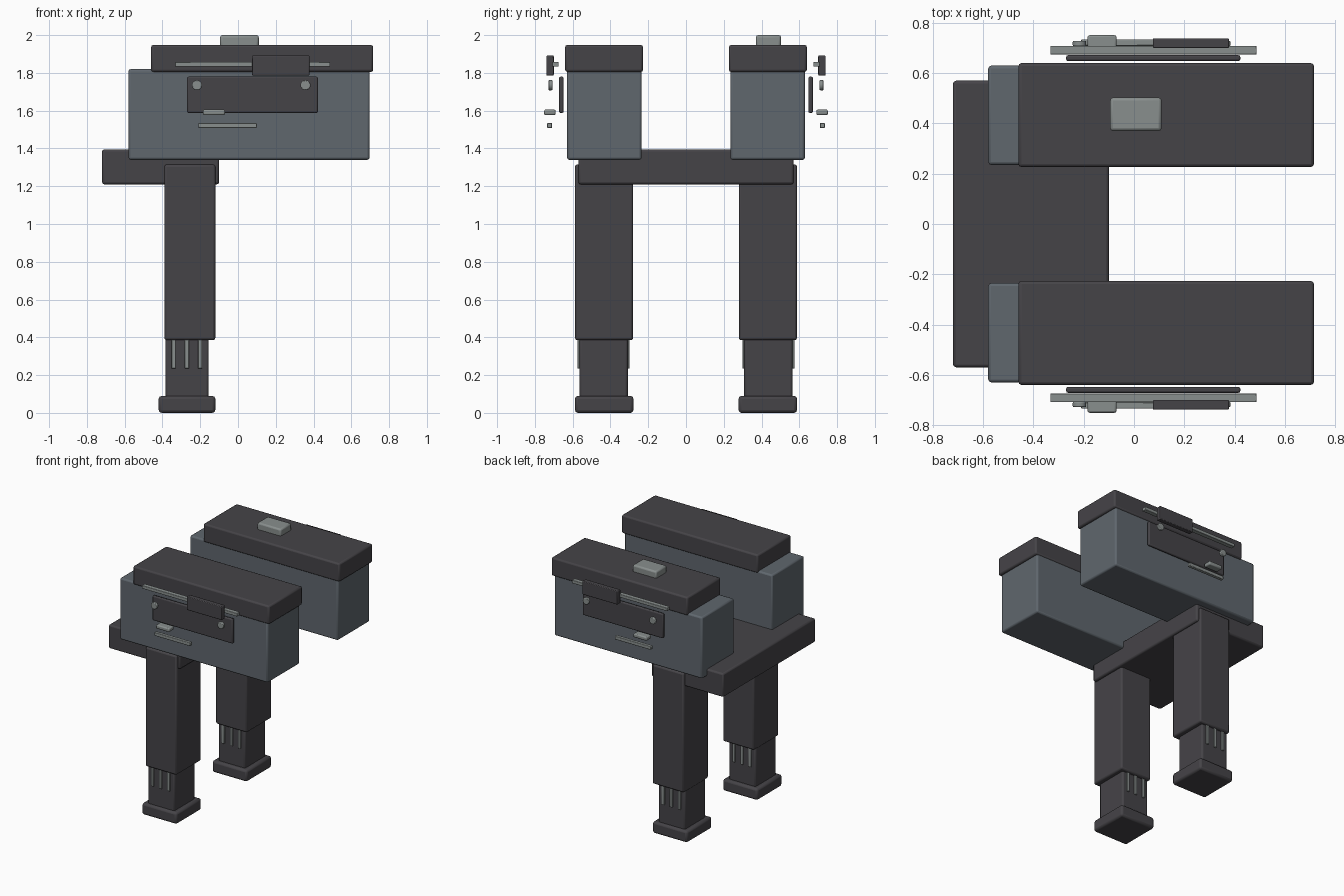
import bpy
import bmesh
from math import radians
from mathutils import Matrix, Vector

if "Cube" in bpy.data.objects:
    bpy.data.objects.remove(bpy.data.objects["Cube"], do_unlink=True)


def material(name, rgb):
    m = bpy.data.materials.new(name)
    m.use_nodes = True
    m.diffuse_color = (*rgb, 1)
    m.node_tree.nodes["Principled BSDF"].inputs["Base Color"].default_value = (*rgb, 1)
    return m


CHARCOAL = material("charcoal", (0.060, 0.057, 0.064))
SLATE = material("slate", (0.115, 0.135, 0.155))
STEEL = material("steel grey", (0.25, 0.275, 0.27))


def finish(name, bm, mat, bevel):
    mesh = bpy.data.meshes.new(name)
    bm.to_mesh(mesh)
    bm.free()
    mesh.materials.append(mat)
    ob = bpy.data.objects.new(name, mesh)
    bpy.context.collection.objects.link(ob)
    if bevel:
        mod = ob.modifiers.new("Rounded edges", "BEVEL")
        mod.width = bevel
        mod.segments = 2
        mod.limit_method = "ANGLE"
    bpy.ops.object.select_all(action="DESELECT")
    ob.select_set(True)
    bpy.context.view_layer.objects.active = ob
    bpy.ops.object.shade_smooth_by_angle(angle=radians(50))
    return ob


def box(name, x, y, z, mat, bevel=0.012):
    """Rounded box filling the given x, y and z ranges."""
    lo, hi = (Vector(c) for c in zip(x, y, z))
    bm = bmesh.new()
    bmesh.ops.create_cube(bm, size=1, matrix=Matrix.Translation((lo + hi) / 2)
                          @ Matrix.Diagonal((*(hi - lo), 1)))
    return finish(name, bm, mat, bevel)


def knob(name, x, y, z, radius, depth, mat):
    """Short cylinder facing along y."""
    bm = bmesh.new()
    bmesh.ops.create_cone(bm, cap_ends=True, segments=20, radius1=radius, radius2=radius,
                          depth=depth, matrix=Matrix.Translation((x, y, z))
                          @ Matrix.Rotation(radians(90), 4, "X"))
    return finish(name, bm, mat, 0.005)


# Bridge joining the two halves, and the single button on the rear lid
box("bridge", (-0.72, -0.10), (-0.57, 0.57), (1.21, 1.395), CHARCOAL)
box("lid_button", (-0.095, 0.11), (0.37, 0.503), (1.93, 2.0), STEEL)

for side, s in (("front", -1), ("rear", 1)):
    def part(name, x, y, z, mat, bevel=0.012):
        return box(f"{side}_{name}", x, sorted(s * v for v in y), z, mat, bevel)

    # Telescoping leg
    part("foot", (-0.42, -0.12), (0.278, 0.588), (0, 0.09), CHARCOAL, 0.016)
    part("lower_leg", (-0.385, -0.155), (0.308, 0.564), (0.05, 0.45), CHARCOAL)
    part("upper_leg", (-0.39, -0.12), (0.28, 0.588), (0.385, 1.315), CHARCOAL)
    for i in range(3):
        x = -0.341 + i * 0.07
        for face, y in (("inner", (0.299, 0.315)), ("outer", (0.557, 0.574))):
            part(f"leg_{face}_bar_{i + 1}", (x - 0.011, x + 0.011), y,
                 (0.235, 0.40), STEEL, 0.003)

    # Case and lid
    part("case", (-0.58, 0.697), (0.235, 0.63), (1.34, 1.82), SLATE)
    part("lid", (-0.46, 0.716), (0.227, 0.64), (1.805, 1.948), CHARCOAL)

    # Outer side mechanism
    part("side_panel", (-0.27, 0.423), (0.648, 0.672), (1.588, 1.78), CHARCOAL, 0.008)
    part("slide_rail", (-0.333, 0.488), (0.674, 0.709), (1.833, 1.858), STEEL, 0.003)
    part("slide_block", (0.075, 0.378), (0.70, 0.739), (1.786, 1.892), CHARCOAL, 0.005)
    part("latch", (-0.185, -0.069), (0.69, 0.751), (1.576, 1.606), STEEL, 0.008)
    part("lower_rail", (-0.21, 0.10), (0.709, 0.735), (1.508, 1.535), STEEL, 0.004)
    for i, x in enumerate((-0.217, 0.357)):
        knob(f"{side}_bolt_{i + 1}", x, s * 0.718, 1.735, 0.027, 0.022, STEEL)
